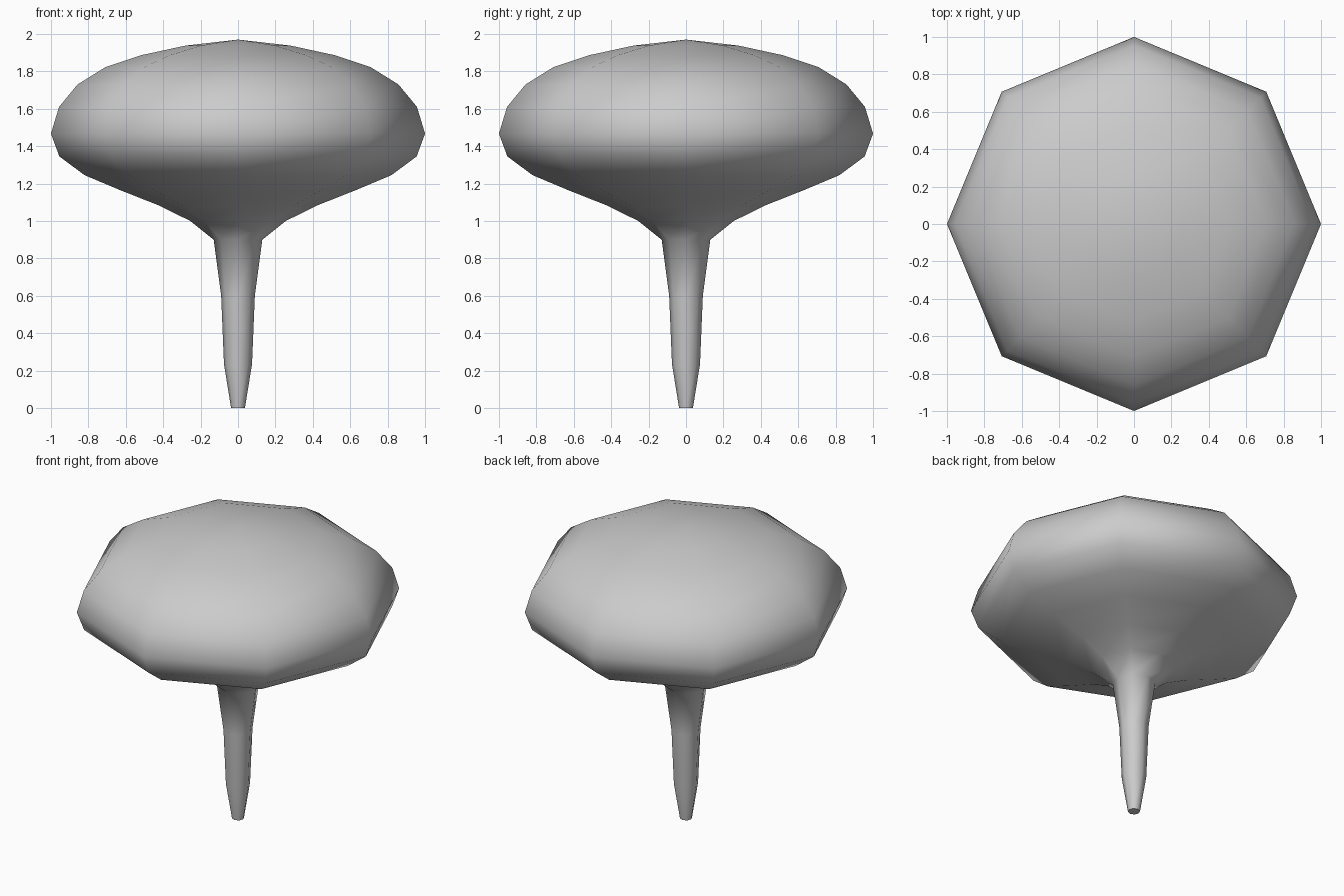
import bpy, bmesh, math

if "Cube" in bpy.data.objects:
    bpy.data.objects.remove(bpy.data.objects["Cube"])

SIDES = 8


def lathe(name, profile, apex_z):
    """Revolve (radius, z) points around z, flat cap below, point on top."""
    bm = bmesh.new()
    rings = []
    for r, z in profile:
        rings.append([bm.verts.new((r * math.cos(math.tau * i / SIDES),
                                    r * math.sin(math.tau * i / SIDES), z))
                      for i in range(SIDES)])
    for low, high in zip(rings, rings[1:]):
        for i in range(SIDES):
            j = (i + 1) % SIDES
            bm.faces.new((low[i], low[j], high[j], high[i]))
    apex = bm.verts.new((0, 0, apex_z))
    for i in range(SIDES):
        bm.faces.new((rings[-1][i], rings[-1][(i + 1) % SIDES], apex))
    cap = bm.faces.new(rings[0][::-1])
    for f in bm.faces:
        f.smooth = f is not cap
    # keep the foot edge crisp
    for e in cap.edges:
        e.smooth = False
    mesh = bpy.data.meshes.new(name)
    bm.to_mesh(mesh)
    bm.free()
    obj = bpy.data.objects.new(name, mesh)
    bpy.context.collection.objects.link(obj)
    return obj


# slim tapered stem flowing into a wide domed head
stem = [(0.037, 0), (0.075, 0.235), (0.09, 0.6), (0.13, 0.9)]
underside = [(0.255, 1.0), (0.42, 1.082), (0.63, 1.165), (0.82, 1.245), (0.955, 1.345)]
dome = [(1.0, 1.467), (0.957, 1.61), (0.858, 1.73), (0.71, 1.822), (0.52, 1.886), (0.28, 1.938)]
lathe("stem_and_head", stem + underside + dome, 1.97)
